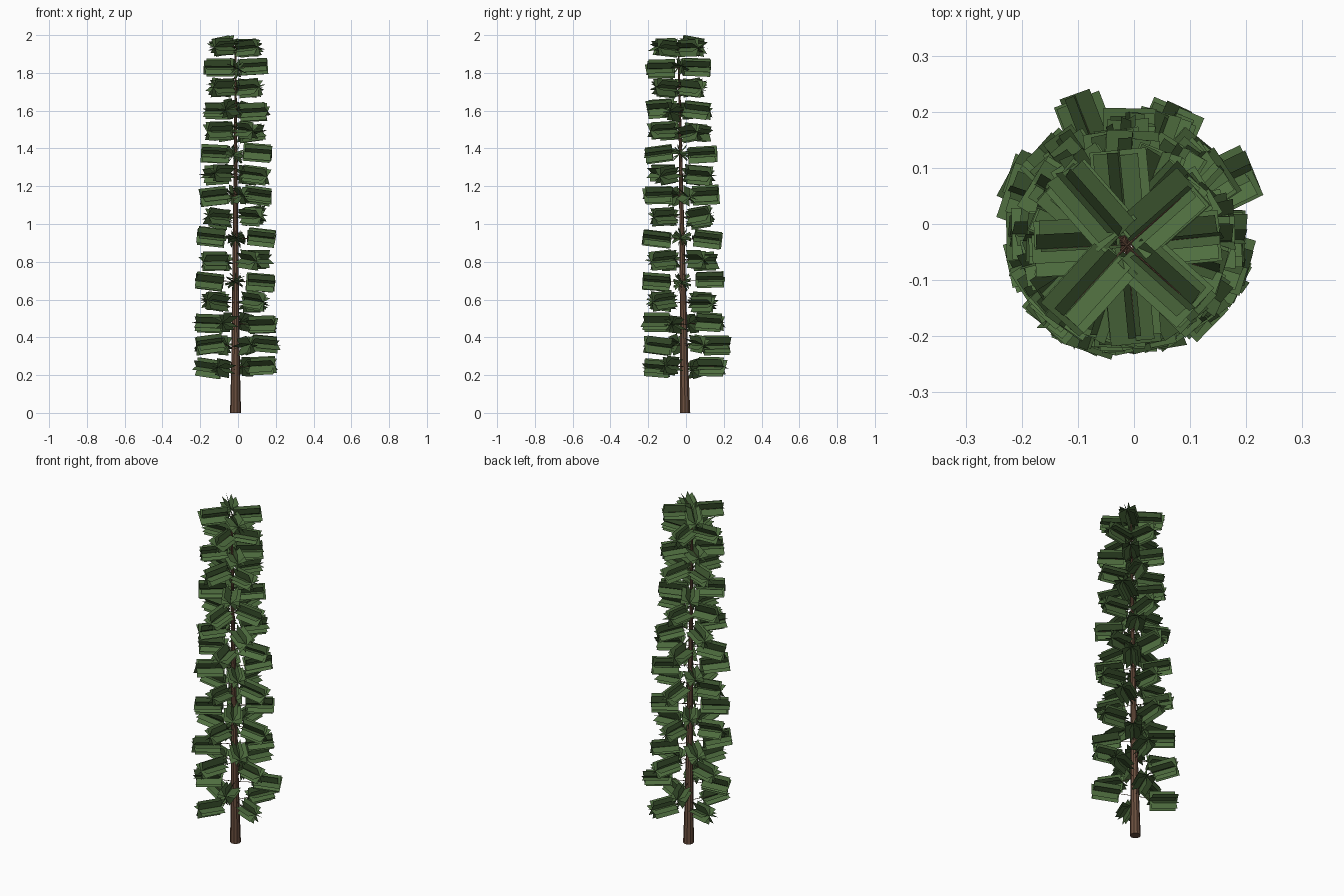
import bpy, bmesh, math, random
from mathutils import Matrix, Vector

if "Cube" in bpy.data.objects:
    bpy.data.objects.remove(bpy.data.objects["Cube"])

random.seed(11)


def material(name, rgb):
    m = bpy.data.materials.new(name)
    m.diffuse_color = (*rgb, 1)
    m.use_nodes = True
    m.node_tree.nodes["Principled BSDF"].inputs["Base Color"].default_value = m.diffuse_color
    return m


def finish(bm, name, mat):
    me = bpy.data.meshes.new(name)
    bm.to_mesh(me)
    bm.free()
    me.materials.append(mat)
    ob = bpy.data.objects.new(name, me)
    bpy.context.collection.objects.link(ob)
    return ob


def tube(bm, path, sides):
    # path: list of (centre, radius), rings perpendicular to the overall direction
    axis = (path[-1][0] - path[0][0]).normalized()
    rot = axis.to_track_quat('Z', 'Y')
    rings = []
    for c, r in path:
        rings.append([bm.verts.new(c + rot @ Vector((r * math.cos(2 * math.pi * k / sides),
                                                     r * math.sin(2 * math.pi * k / sides), 0)))
                      for k in range(sides)])
    for a, b in zip(rings, rings[1:]):
        for k in range(sides):
            j = (k + 1) % sides
            bm.faces.new((a[k], a[j], b[j], b[k]))
    bm.faces.new(rings[0][::-1])
    bm.faces.new(rings[-1])


def trunk_point(z):
    return Vector((-0.013, -0.005 - 0.0175 * z, z))


bark = material("bark", (0.15, 0.08, 0.05))
needles = material("needles", (0.078, 0.155, 0.05))

# tapered, slightly leaning trunk
bm = bmesh.new()
tube(bm, [(trunk_point(z), r) for z, r in
          ((0, 0.029), (0.25, 0.023), (0.7, 0.017), (1.2, 0.011), (1.6, 0.007), (1.93, 0.004))], 10)
trunk = finish(bm, "trunk", bark)
for v in trunk.data.vertices:
    if v.co.z < 0.01:
        v.co.z = 0

# tiers of four branches, each carrying a star of crossed needle cards
tier_angles = [67, 22, 70, 45, 0, 32, 0, 45, 12, 58, 0, 30, 70, 48, 5, 45]
branches, foliage = bmesh.new(), bmesh.new()
LENGTH, WIDTH, CARDS = 0.143, 0.096, 5
for i, base in enumerate(tier_angles):
    z = 0.245 + i * 1.695 / 15
    root = trunk_point(z)
    reach = 0.236 - 0.038 * z
    for q in range(4):
        ang = math.radians(base + 90 * q + random.uniform(-4, 4))
        tilt = math.radians(random.uniform(-8, 8))
        outer = reach + random.uniform(-0.008, 0.008)
        if i == 1 and q < 2:
            outer += 0.022
        frame = (Matrix.Translation(root + Vector((0, 0, random.uniform(-0.01, 0.01))))
                 @ Matrix.Rotation(ang, 4, 'Z'))
        centre = frame @ Matrix.Translation((outer - LENGTH / 2, 0, 0)) @ Matrix.Rotation(tilt, 4, 'Y')
        tube(branches, [(root, 0.002), (centre @ Vector((0.04, 0, 0)), 0.001)], 4)
        spin = random.uniform(0, 36)
        for c in range(CARDS):
            roll = math.radians(spin + c * 180 / CARDS + random.uniform(-9, 9))
            m = (centre @ Matrix.Translation((random.uniform(-0.009, 0.009), 0, 0))
                 @ Matrix.Rotation(roll, 4, 'X'))
            w = WIDTH / 2 * random.uniform(0.9, 1.1)
            h = LENGTH / 2
            foliage.faces.new([foliage.verts.new(m @ Vector(p)) for p in
                               ((-h, -w, 0), (h, -w, 0), (h, w, 0), (-h, w, 0))])
finish(branches, "branches", bark)
leaves = finish(foliage, "needle_cards", needles)

# keep the crown top at exactly 2 units
top = max(v.co.z for v in leaves.data.vertices)
for v in leaves.data.vertices:
    if v.co.z > 1.877:
        v.co.z += 2 - top
